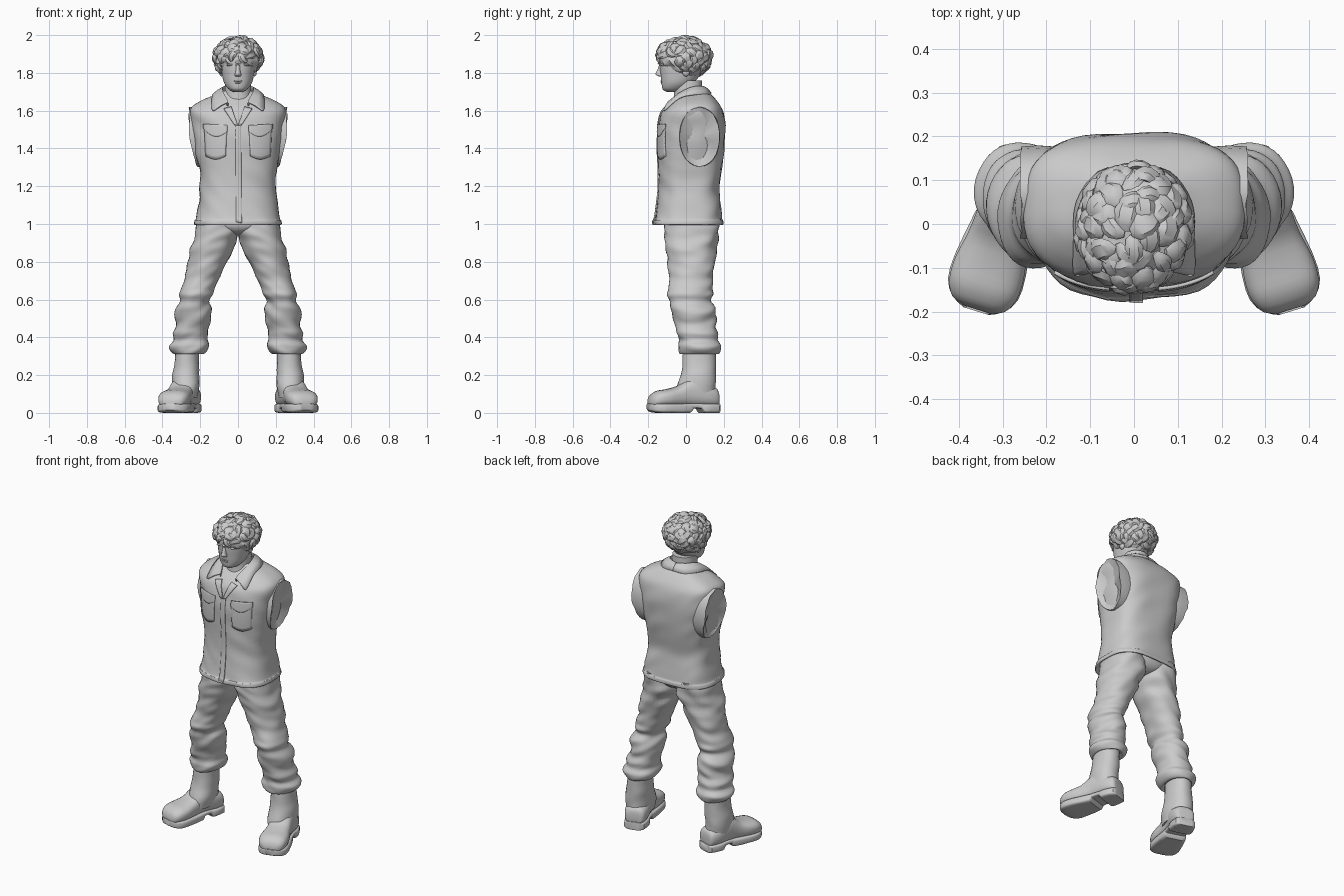
import bpy, bmesh, math, random
from mathutils import Vector, Matrix, noise

if "Cube" in bpy.data.objects:
    bpy.data.objects.remove(bpy.data.objects["Cube"])

random.seed(4)


def finish(name, bm, mirror=False, solid=0, angle=40):
    bmesh.ops.recalc_face_normals(bm, faces=bm.faces)
    me = bpy.data.meshes.new(name)
    bm.to_mesh(me)
    bm.free()
    ob = bpy.data.objects.new(name, me)
    bpy.context.collection.objects.link(ob)
    if mirror:
        ob.modifiers.new("mirror", 'MIRROR').use_mirror_merge = False
    if solid:
        m = ob.modifiers.new("thickness", 'SOLIDIFY')
        m.thickness, m.offset = solid, 0
    bpy.ops.object.select_all(action='DESELECT')
    bpy.context.view_layer.objects.active = ob
    ob.select_set(True)
    bpy.ops.object.shade_smooth_by_angle(angle=math.radians(angle))
    return ob


def spline(keys, k):
    """Catmull-Rom through tuples, k steps per span."""
    out, n = [], len(keys)
    for i in range(n - 1):
        q = [keys[max(0, min(n - 1, i + j))] for j in (-1, 0, 1, 2)]
        for s in range(k):
            t = s / k
            out.append(tuple(0.5 * (2 * b + (c - a) * t + (2 * a - 5 * b + 4 * c - d) * t * t
                                    + (3 * b - a - 3 * c + d) * t ** 3) for a, b, c, d in zip(*q)))
    return out + [keys[-1]]


def loop(n, seg, back=None):
    """Unit superellipse outline, optionally squarer at the back."""
    for i in range(seg):
        a = 2 * math.pi * (i + 0.5) / seg
        c, s = math.cos(a), math.sin(a)
        e = 2 / (back if back and s > 0 else n)
        yield (math.copysign(abs(c) ** e, c), math.copysign(abs(s) ** e, s))


def skin(bm, rings, caps=True, closed=True):
    rows = [[bm.verts.new(p) for p in r] for r in rings]
    m = len(rows[0])
    for a, b in zip(rows, rows[1:]):
        for i in range(m if closed else m - 1):
            bm.faces.new((a[i], a[(i + 1) % m], b[(i + 1) % m], b[i]))
    if caps:
        bm.faces.new(rows[0])
        bm.faces.new(rows[-1])


def body(name, keys, n=2.2, k=3, seg=28, amp=0, freq=(5, 5, 14), mirror=False, back=None):
    """Upright form from keys (z, cx, cy, rx, ry), with optional cloth folds."""
    rings = []
    for z, cx, cy, rx, ry in spline(keys, k):
        ring = []
        for a, b in loop(n, seg, back):
            x, y = cx + a * rx, cy + b * ry
            f = 1 + amp * noise.noise(Vector((x * freq[0], y * freq[1], z * freq[2] + x * 9)))
            ring.append((cx + a * rx * f, cy + b * ry * f, z))
        rings.append(ring)
    bm = bmesh.new()
    skin(bm, rings)
    return finish(name, bm, mirror)


def blob(name, loc, size, tilt=0, mirror=False):
    bm = bmesh.new()
    bmesh.ops.create_icosphere(bm, subdivisions=2, radius=1, matrix=Matrix.Translation(loc)
                               @ Matrix.Rotation(tilt, 4, 'Y') @ Matrix.Diagonal((*size, 1)))
    return finish(name, bm, mirror)


# Jacket body
JN = 2.5
jacket = [(1.03, 0, .015, .19, .14), (.998, 0, .012, .222, .178), (1.0, 0, .012, .233, .188),
          (1.02, 0, .012, .23, .186), (1.03, 0, .013, .223, .179), (1.12, 0, .015, .207, .168),
          (1.2, 0, .015, .2, .16), (1.3, 0, .022, .208, .168), (1.4, 0, .027, .226, .178),
          (1.5, 0, .03, .243, .177), (1.58, 0, .033, .254, .165), (1.62, 0, .04, .244, .145),
          (1.652, 0, .045, .2, .118), (1.68, 0, .045, .135, .092), (1.705, 0, .035, .085, .072)]
body("jacket", jacket, JN, 4, 48, .05, (6, 6, 12), back=3)
table = spline(jacket[2:], 4)


def front_y(x, z):
    """Front of the jacket at x, z."""
    for a, b in zip(table, table[1:]):
        if z <= b[0]:
            break
    t = (z - a[0]) / max(b[0] - a[0], 1e-6)
    _, _, cy, rx, ry = [p + (q - p) * t for p, q in zip(a, b)]
    return cy - ry * max(0, 1 - abs(x / rx) ** JN) ** (1 / JN)


def patch(name, corners, bulge=0, off=.005, nu=10, nv=8, mirror=False, solid=.008):
    """Cloth panel laid on the jacket front; corners (x, z): bottom pair then top pair."""
    (ax, az), (bx, bz), (cx, cz), (dx, dz) = corners
    rows = []
    for j in range(nv + 1):
        v, row = j / nv, []
        for i in range(nu + 1):
            u = i / nu
            x = (ax + (bx - ax) * u) * (1 - v) + (cx + (dx - cx) * u) * v
            z = (az + (bz - az) * u) * (1 - v) + (cz + (dz - cz) * u) * v
            z -= bulge * math.sin(math.pi * u) * (1 - v)
            row.append((x, front_y(x, z) - off, z))
        rows.append(row)
    bm = bmesh.new()
    skin(bm, rows, False, False)
    return finish(name, bm, mirror, solid)


patch("chest_pocket", ((.065, 1.36), (.17, 1.36), (.058, 1.5), (.178, 1.51)), .018, .002, mirror=True)
patch("pocket_flap", ((.056, 1.49), (.182, 1.505), (.056, 1.522), (.182, 1.53)), .035, .005, mirror=True)
patch("button_placket", ((-.01, 1.012), (.02, 1.005), (-.014, 1.53), (.016, 1.53)), 0, .001, 4, 30)
patch("lapel", ((.0, 1.52), (.02, 1.525), (.035, 1.62), (.075, 1.61)), 0, .005, 5, 8, True)

# Fold-over collar with pointed tips
half = [(0, .1, 1.725, 0, .133, 1.69), (.055, .08, 1.728, .08, .118, 1.685),
        (.082, .03, 1.722, .13, .05, 1.685), (.08, -.03, 1.695, .137, -.035, 1.667),
        (.06, -.082, 1.657, .138, -.108, 1.607), (.055, -.098, 1.642, .125, -.116, 1.6)]
bm = bmesh.new()
rows = []
for k in spline(half, 4):
    a, b = Vector(k[:3]), Vector(k[3:])
    rows.append([a - Vector((0, 0, .025)), a, (a + b) / 2 + Vector((0, 0, .004)), b])
skin(bm, rows, False, False)
finish("collar", bm, True, .008)

# Cut-off sleeves: short stub with a hollow, faceted end
bm = bmesh.new()
rings = []
for x, s, jit in ((.1, .85, 0), (.17, .98, 0), (.22, 1.01, 0), (.258, .99, .003), (.255, .93, .003), (.225, .12, 0)):
    ring = []
    for a, b in loop(2.1, 26):
        lean = .04 * b * min(1, x / .25) if b < 0 else 0
        ring.append((x + lean + random.uniform(-jit, jit), .072 + .107 * s * a,
                     1.462 + .158 * s * b + random.uniform(-jit, jit)))
    rings.append(ring)
skin(bm, rings)
finish("sleeve_stub", bm, True, angle=30)

# Trousers
body("trouser_seat", [(.94, 0, .03, .02, .05), (.955, 0, .03, .09, .11),
                      (.99, 0, .03, .19, .138), (1.04, 0, .03, .19, .138)])
leg = [(1.03, .105, .03, .105, .145), (.95, .113, .03, .117, .145), (.88, .135, .03, .114, .135),
       (.8, .162, .03, .103, .125), (.72, .187, .03, .095, .118), (.66, .21, .022, .089, .112),
       (.625, .222, .02, .091, .12), (.59, .23, .022, .081, .106), (.55, .237, .035, .094, .117),
       (.5, .238, .045, .093, .115), (.455, .243, .052, .086, .108), (.42, .247, .06, .092, .113),
       (.385, .25, .065, .085, .105), (.355, .257, .072, .101, .114), (.328, .26, .072, .098, .112),
       (.312, .262, .072, .08, .1), (.325, .265, .072, .06, .08)]
body("trouser_leg", leg, 2.15, 5, 36, .14, (8, 8, 20), True)

# Boots, turned outward
body("boot_shaft", [(.34, .268, .072, .062, .088), (.25, .27, .07, .066, .09), (.2, .275, .065, .07, .093),
                    (.14, .278, .055, .072, .106), (.08, .28, .05, .066, .105)],
     2.2, 3, 24, .07, (7, 7, 14), True)
turn = math.radians(17)


def foot(name, keys, n, k):
    """Foot part from keys (distance toward toe, half width, bottom, top)."""
    rings = []
    for u, w, zb, zt in spline(keys, k):
        rings.append([(.275 + u * math.sin(turn) + a * w * math.cos(turn),
                       .08 - u * math.cos(turn) + a * w * math.sin(turn),
                       max(0, (zb + zt) / 2 + b * (zt - zb) / 2)) for a, b in loop(n, 24)])
    bm = bmesh.new()
    skin(bm, rings)
    finish(name, bm, True)


foot("boot_upper", [(-.09, .035, .04, .09), (-.08, .057, .03, .13), (-.03, .069, .03, .15),
                    (.04, .068, .03, .19), (.08, .067, .03, .18), (.13, .072, .03, .143),
                    (.19, .083, .03, .126), (.24, .081, .03, .117), (.275, .063, .03, .095),
                    (.288, .03, .04, .065)], 2.6, 3)
foot("boot_sole", [(-.094, .035, .0, .05), (-.084, .06, 0, .05), (-.03, .071, 0, .05), (0, .068, 0, .05),
                   (.015, .064, .022, .05), (.06, .065, .022, .05), (.075, .069, 0, .05),
                   (.18, .085, 0, .05), (.24, .084, 0, .05), (.275, .062, .006, .05),
                   (.292, .03, .015, .05)], 5, 2)

# Neck and head
body("neck", [(1.6, 0, .01, .08, .085), (1.68, 0, .012, .072, .075), (1.76, 0, .01, .068, .075)])
body("head", [(1.7, 0, -.068, .026, .036), (1.714, 0, -.062, .05, .062), (1.745, 0, -.045, .073, .085),
              (1.79, 0, -.03, .085, .105), (1.84, 0, -.025, .091, .114), (1.9, 0, -.02, .088, .115),
              (1.96, 0, -.01, .055, .07)], 2.2, 4)
body("nose", [(1.78, 0, -.13, .010, .008), (1.786, 0, -.136, .018, .018), (1.796, 0, -.137, .016, .024),
              (1.815, 0, -.134, .012, .018), (1.845, 0, -.13, .012, .011)], 2, 3, 14)
blob("upper_lip", (0, -.127, 1.757), (.023, .008, .005))
blob("lower_lip", (0, -.126, 1.748), (.018, .008, .005))
blob("chin", (0, -.110, 1.722), (.024, .016, .014))
blob("brow", (.036, -.125, 1.843), (.026, .011, .006), .12, True)
blob("eye", (.034, -.12, 1.824), (.014, .009, .005), mirror=True)
blob("ear", (.088, .0, 1.805), (.012, .02, .025), mirror=True)

# Curly hair: scalp mass covered with big tapered locks
C, R = Vector((0, -.01, 1.88)), Vector((.118, .137, .1))


def on_scalp(d, h):
    return C + Vector((d.x * (R.x + h), d.y * (R.y + h), d.z * (R.z + h)))


bm = bmesh.new()
bmesh.ops.create_icosphere(bm, subdivisions=4, radius=1)
for v in bm.verts:
    v.co = on_scalp(v.co.normalized(), .022 * noise.noise(v.co * 3.5))
count = 120
for i in range(count):
    z = 1 - 1.9 * (i + .5) / count
    a = i * 2.39996
    d = Vector((math.cos(a) * math.sqrt(1 - z * z), math.sin(a) * math.sqrt(1 - z * z), z))
    if d.y < -.35 and d.z < .05 or d.y < .1 and d.z < -.55:
        continue
    down = Vector((.1, .2, -1)) if d.y > -.5 else Vector((-.6, -.4, -1))
    t = (down - d * down.dot(d)).normalized()
    t.rotate(Matrix.Rotation(random.uniform(-1.2, 1.2), 3, d))
    bend = random.uniform(-.35, .35)
    size, lift, rings = random.uniform(.022, .036), random.uniform(.0, .01), []
    d = (d - t * .2).normalized()
    for j in range(7):
        f = j / 6
        side = d.cross(t).normalized()
        p = on_scalp(d, lift * math.sin(math.pi * min(1, f + .2)) + .006 * f)
        w = size * (.15 + math.sin(math.pi * (f * .85 + .08))) * .8
        rings.append([p + side * w * math.cos(q) + d * w * .45 * math.sin(q)
                      for q in (k * math.pi / 3 for k in range(6))])
        d = (d + t * .1).normalized()
        t.rotate(Matrix.Rotation(bend, 3, d))
        t = (t - d * t.dot(d)).normalized()
    skin(bm, rings)
for v in bm.verts:
    v.co.z = min(v.co.z, 2.0)
finish("curly_hair", bm, angle=35)
